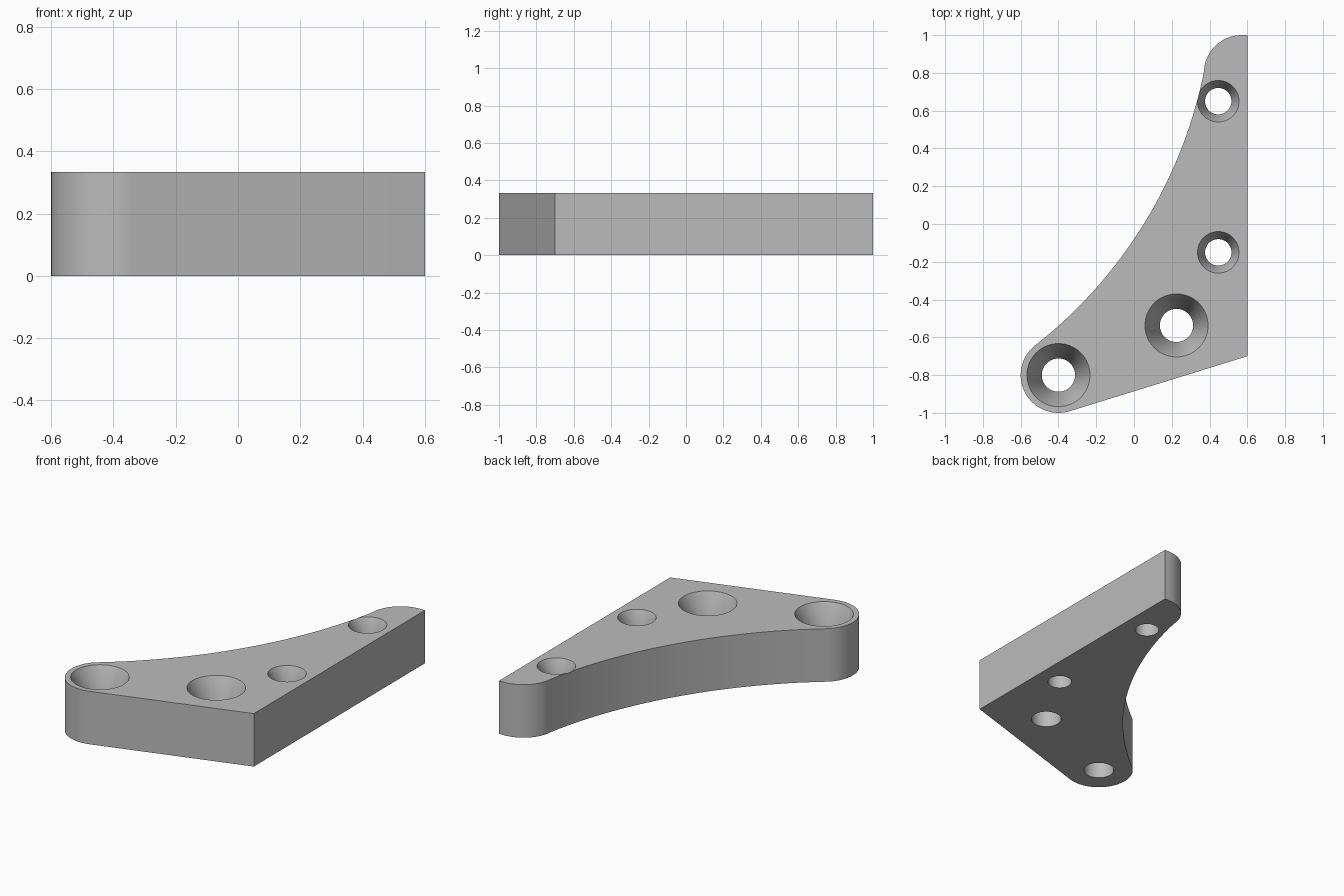
import bpy, bmesh, math
from mathutils import Vector

cube = bpy.data.objects.get("Cube")
if cube:
    bpy.data.objects.remove(cube, do_unlink=True)

HEIGHT = 0.333
ROUND = 0.2                       # radius of both rounded ends
BOSS = Vector((-0.4, -0.8))       # centre of the rounded front corner
TIP = Vector((0.57, 0.8))         # centre of the rounded back tip
SWEEP = Vector((-2.04, 1.293))    # centre of the long concave edge
CORNER = Vector((0.6, -0.7))

grey = bpy.data.materials.new("plain_grey")
grey.use_nodes = True
colour = (0.5, 0.5, 0.5, 1)
grey.diffuse_color = colour
grey.node_tree.nodes["Principled BSDF"].inputs["Base Color"].default_value = colour


def arc(centre, radius, start, end, steps):
    angles = [start + (end - start) * i / steps for i in range(steps + 1)]
    return [centre + radius * Vector((math.cos(a), math.sin(a))) for a in angles]


def heading(a, b):
    return math.atan2(b.y - a.y, b.x - a.x)


def make_object(name, bm):
    bmesh.ops.recalc_face_normals(bm, faces=bm.faces)
    mesh = bpy.data.meshes.new(name)
    bm.to_mesh(mesh)
    bm.free()
    mesh.materials.append(grey)
    obj = bpy.data.objects.new(name, mesh)
    bpy.context.collection.objects.link(obj)
    return obj


# Plate outline: straight side, rounded tip, tangent concave edge, rounded boss
to_tip, to_boss = heading(SWEEP, TIP), heading(SWEEP, BOSS)
front_tangent = heading(BOSS, CORNER) - math.acos(ROUND / (CORNER - BOSS).length)
sweep_radius = (BOSS - SWEEP).length - ROUND
outline = [CORNER, Vector((0.6, 1.0))]
outline += arc(TIP, ROUND, math.pi / 2, to_tip + math.pi, 20)
outline += arc(SWEEP, sweep_radius, to_tip, to_boss, 48)[1:-1]
outline += arc(BOSS, ROUND, to_boss + math.pi, front_tangent + math.tau, 40)

bm = bmesh.new()
base = bm.faces.new([bm.verts.new((p.x, p.y, 0)) for p in outline])
top = bmesh.ops.extrude_face_region(bm, geom=[base])["geom"]
bmesh.ops.translate(bm, vec=(0, 0, HEIGHT),
                    verts=[v for v in top if isinstance(v, bmesh.types.BMVert)])
plate = make_object("bracket_plate", bm)


# Countersunk screw holes, cut with turned plugs
def screw_hole(name, x, y, rim, bore, depth):
    slope = (rim - bore) / depth
    over = 0.02                   # the plug overshoots both faces
    profile = [(bore, -over), (bore, HEIGHT - depth),
               (rim + slope * over, HEIGHT + over)]
    bm = bmesh.new()
    rings = [[bm.verts.new((p.x, p.y, z))
              for p in arc(Vector((x, y)), r, 0, math.tau, 64)[:-1]]
             for r, z in profile]
    for low, high in zip(rings, rings[1:]):
        for i in range(len(low)):
            bm.faces.new((low[i - 1], low[i], high[i], high[i - 1]))
    bm.faces.new(rings[0])
    bm.faces.new(rings[-1])
    plug = make_object(name, bm)
    cut = plate.modifiers.new(name, 'BOOLEAN')
    cut.operation = 'DIFFERENCE'
    cut.solver = 'EXACT'
    cut.object = plug
    return plug


plugs = [
    screw_hole("boss_hole_cutter", -0.4, -0.8, 0.167, 0.088, 0.17),
    screw_hole("inner_hole_cutter", 0.225, -0.537, 0.167, 0.088, 0.17),
    screw_hole("side_hole_front_cutter", 0.446, -0.15, 0.11, 0.07, 0.09),
    screw_hole("side_hole_back_cutter", 0.446, 0.65, 0.11, 0.07, 0.09),
]

# Apply the cuts, drop the plugs and smooth the curved walls
bpy.ops.object.select_all(action='DESELECT')
plate.select_set(True)
bpy.context.view_layer.objects.active = plate
for name in [m.name for m in plate.modifiers]:
    bpy.ops.object.modifier_apply(modifier=name)
for plug in plugs:
    bpy.data.objects.remove(plug, do_unlink=True)
bpy.ops.object.shade_smooth_by_angle(angle=math.radians(30))
